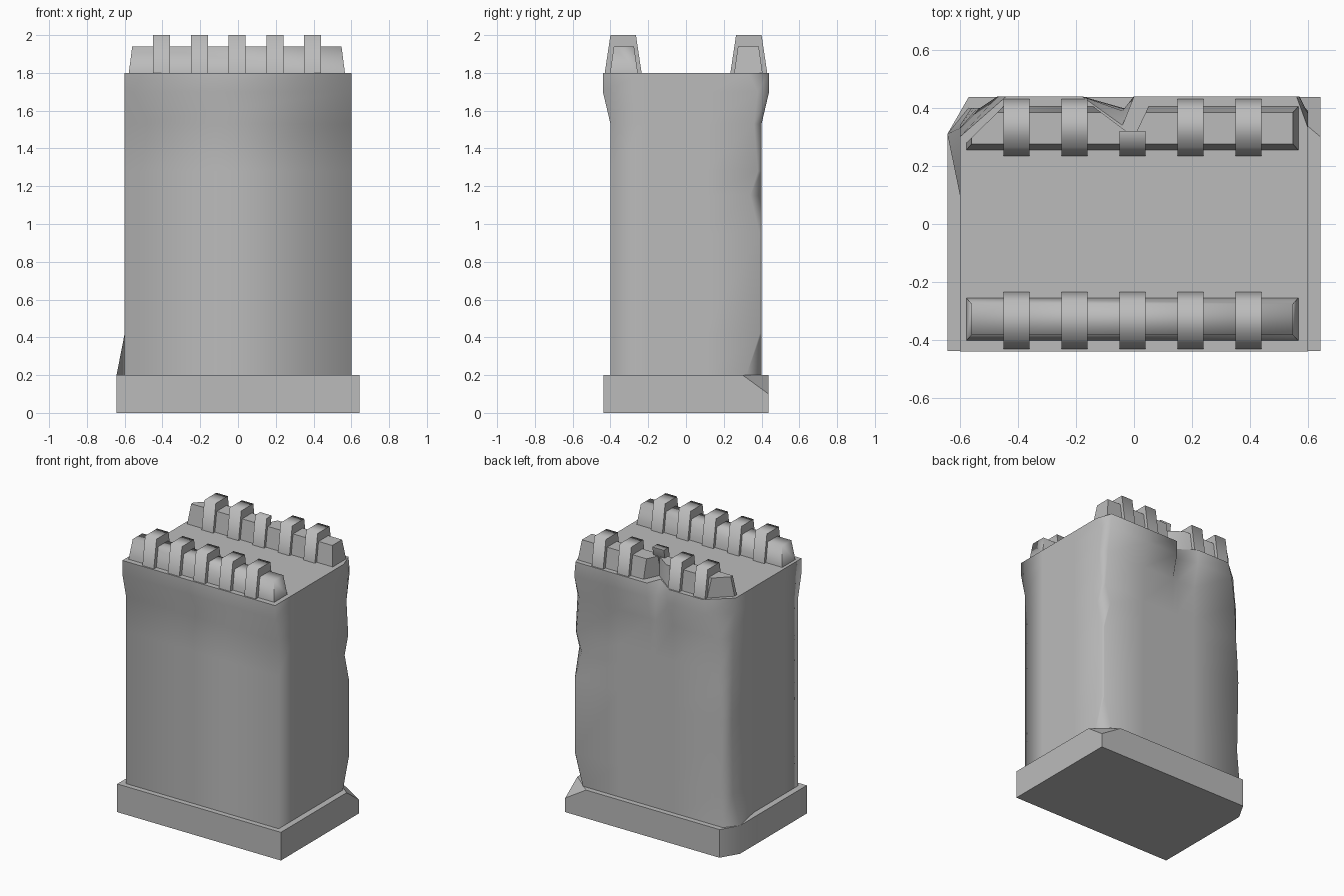
import bpy, bmesh, math
from mathutils import Vector

cube = bpy.data.objects.get("Cube")
if cube:
    bpy.data.objects.remove(cube, do_unlink=True)

stone = bpy.data.materials.new("grey_stone")
stone.use_nodes = True
stone.diffuse_color = (0.5, 0.5, 0.5, 1)
stone.node_tree.nodes["Principled BSDF"].inputs["Base Color"].default_value = (0.5, 0.5, 0.5, 1)


def finish(bm, name, angle=None):
    """Turn a bmesh into a shaded stone object."""
    bmesh.ops.recalc_face_normals(bm, faces=bm.faces)
    mesh = bpy.data.meshes.new(name)
    bm.to_mesh(mesh)
    bm.free()
    mesh.materials.append(stone)
    obj = bpy.data.objects.new(name, mesh)
    bpy.context.collection.objects.link(obj)
    bpy.ops.object.select_all(action='DESELECT')
    obj.select_set(True)
    bpy.context.view_layer.objects.active = obj
    if angle:
        bpy.ops.object.shade_smooth_by_angle(angle=math.radians(angle))
    return obj


def block(x, y, z, taper_x=0, taper_y=0):
    """Box between the given (low, high) pairs, narrowed at the top."""
    bm = bmesh.new()
    bmesh.ops.create_cube(bm, size=1)
    for v in bm.verts:
        i, j, k = (int(c > 0) for c in v.co)
        v.co = (x[i] + (taper_x if i == 0 else -taper_x) * k,
                y[j] + (taper_y if j == 0 else -taper_y) * k, z[k])
    return bm


def chip(bm, a, b, c, keep):
    """Break away the side of plane a-b-c that lies opposite the point keep."""
    a, b, c, keep = map(Vector, (a, b, c, keep))
    normal = (b - a).cross(c - a).normalized()
    if normal.dot(keep - a) > 0:
        normal.negate()
    cut = bmesh.ops.bisect_plane(bm, geom=bm.verts[:] + bm.edges[:] + bm.faces[:],
                                 plane_co=a, plane_no=normal, clear_outer=True)
    edges = [e for e in cut["geom_cut"] if isinstance(e, bmesh.types.BMEdge)]
    bmesh.ops.edgenet_fill(bm, edges=edges)


def upright_chip(bm, a, b, keep):
    """Break along a vertical plane through two plan points."""
    chip(bm, (*a, 0), (*b, 0), (*b, 1), (*keep, 0))


# Plinth with both rear corners damaged
bm = block((-0.643, 0.643), (-0.437, 0.437), (0, 0.2))
upright_chip(bm, (-0.643, 0.31), (-0.57, 0.437), (0, 0))
chip(bm, (0.643, 0.3, 0.2), (0.643, 0.437, 0.1), (0.48, 0.437, 0.2), (0, 0, 0))
finish(bm, "plinth", 30)


# Wall: stacked sections with a flared top and worn rear corners
def section(z, flare, side_l, back_l, notch, back_r, side_r, x_r=-0.6):
    plan = [(-0.6, -flare), (0.6, -flare), (0.6, -0.22), (0.6, 0.1),
            (0.6, side_l), (back_l, flare), (0.25, flare), (0, flare),
            (-0.04, notch), (-0.18, flare), (back_r, flare),
            (x_r, side_r), (-0.6, 0.1), (-0.6, -0.22)]
    return [(x, y, z) for x, y in plan]


levels = [
    section(0.2, 0.4, 0.32, 0.53, 0.4, -0.57, 0.31, -0.643),
    section(0.42, 0.4, 0.39, 0.59, 0.4, -0.55, 0.33),
    section(0.95, 0.4, 0.39, 0.59, 0.4, -0.56, 0.34),
    section(1.15, 0.4, 0.34, 0.54, 0.4, -0.55, 0.34),
    section(1.28, 0.4, 0.38, 0.58, 0.4, -0.54, 0.33),
    section(1.53, 0.4, 0.36, 0.56, 0.4, -0.53, 0.33),
    section(1.7, 0.44, 0.38, 0.57, 0.39, -0.47, 0.31),
    section(1.8, 0.44, 0.33, 0.56, 0.34, -0.44, 0.3),
]
bm = bmesh.new()
rings = [[bm.verts.new(p) for p in level] for level in levels]
for low, high in zip(rings, rings[1:]):
    for i in range(len(low)):
        j = (i + 1) % len(low)
        bm.faces.new((low[i], low[j], high[j], high[i])).smooth = True
cap = bm.faces.new(rings[-1])
for edge in cap.edges:
    edge.smooth = False
finish(bm, "wall")

# Front parapet and the rear parapet broken in two
RAIL_Z = (1.8, 1.94)
finish(block((-0.578, 0.566), (-0.402, -0.255), RAIL_Z, 0.018, 0.02), "front_parapet", 85)

bm = block((-0.578, 0.03), (0.255, 0.405), RAIL_Z, 0.018, 0.02)
upright_chip(bm, (-0.578, 0.28), (-0.45, 0.405), (-0.3, 0.26))
upright_chip(bm, (-0.14, 0.405), (0, 0.3), (-0.3, 0.26))
finish(bm, "rear_parapet_right", 40)

bm = block((-0.03, 0.566), (0.255, 0.405), RAIL_Z, 0.018, 0.02)
upright_chip(bm, (0.05, 0.405), (0, 0.3), (0.3, 0.26))
finish(bm, "rear_parapet_left", 40)

# Two rows of merlons, the middle rear one split
for row, sign in (("front", -1), ("rear", 1)):
    for n in range(5):
        x = 0.2 * (n - 2) - 0.005
        y = sorted((sign * 0.235, sign * 0.43))
        bm = block((x - 0.045, x + 0.045), y, (1.8, 2), 0, 0.03)
        if row == "rear" and n == 2:
            chip(bm, (0, 0.285, 1.8), (1, 0.285, 1.8), (0, 0.32, 2), (0, 0, 1.8))
        finish(bm, f"{row}_merlon_{n + 1}", 85)
